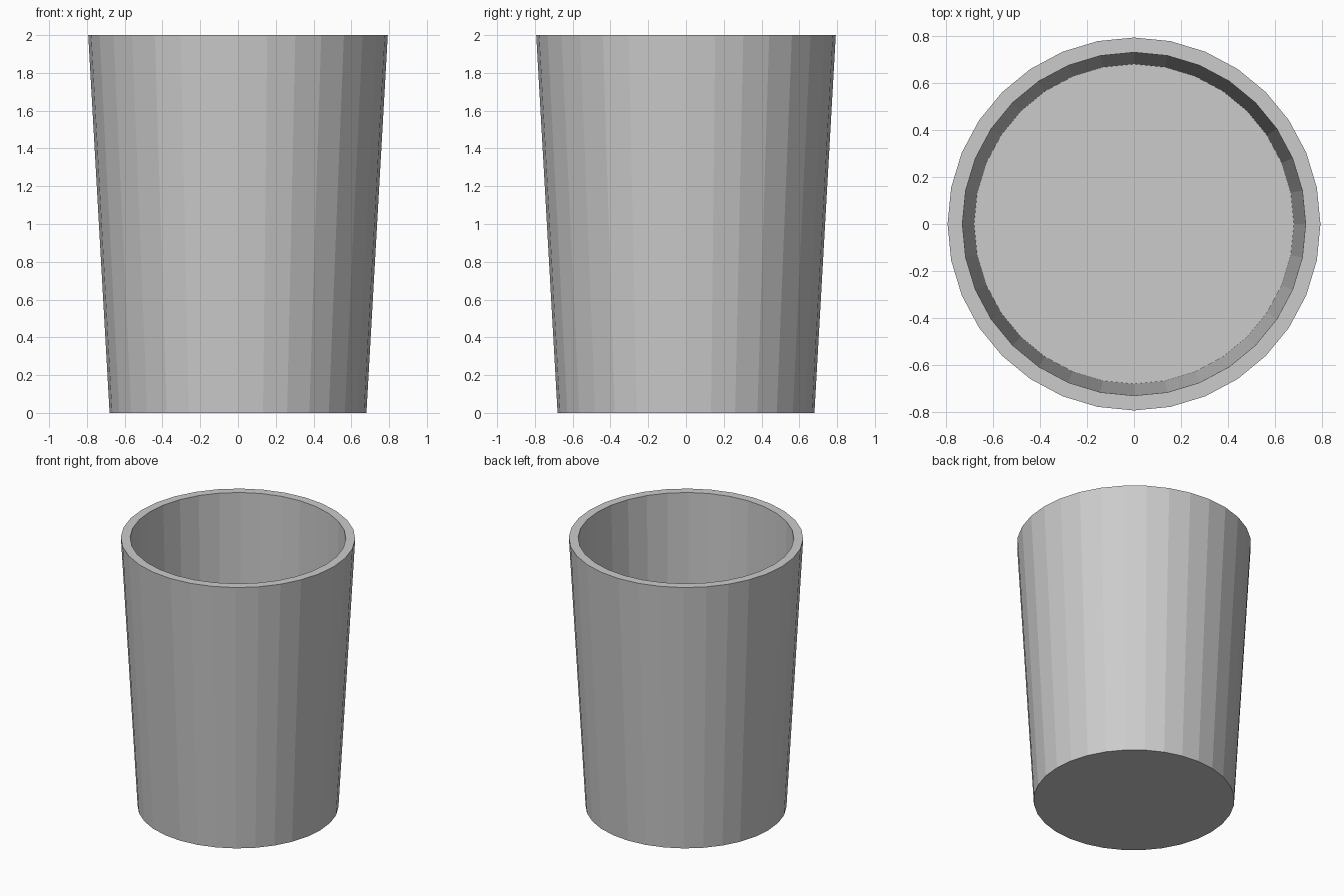
import bpy
import bmesh
from math import cos, sin, tau

if "Cube" in bpy.data.objects:
    bpy.data.objects.remove(bpy.data.objects["Cube"])

SIDES = 32
# radius, height: outer base, outer rim, inner rim, inner floor
PROFILE = [(0.68, 0.0), (0.793, 2.0), (0.73, 2.0), (0.68, 0.03)]

bm = bmesh.new()
rings = [[bm.verts.new((r * cos(tau * i / SIDES), r * sin(tau * i / SIDES), z))
          for i in range(SIDES)] for r, z in PROFILE]

# outer wall, rim and inner wall
for a, b in zip(rings, rings[1:]):
    for i in range(SIDES):
        j = (i + 1) % SIDES
        bm.faces.new((a[i], a[j], b[j], b[i]))

# underside and inside floor
bm.faces.new(rings[0][::-1])
bm.faces.new(rings[-1])
bmesh.ops.recalc_face_normals(bm, faces=bm.faces[:])

mesh = bpy.data.meshes.new("cup")
bm.to_mesh(mesh)
bm.free()
cup = bpy.data.objects.new("cup", mesh)
bpy.context.collection.objects.link(cup)
